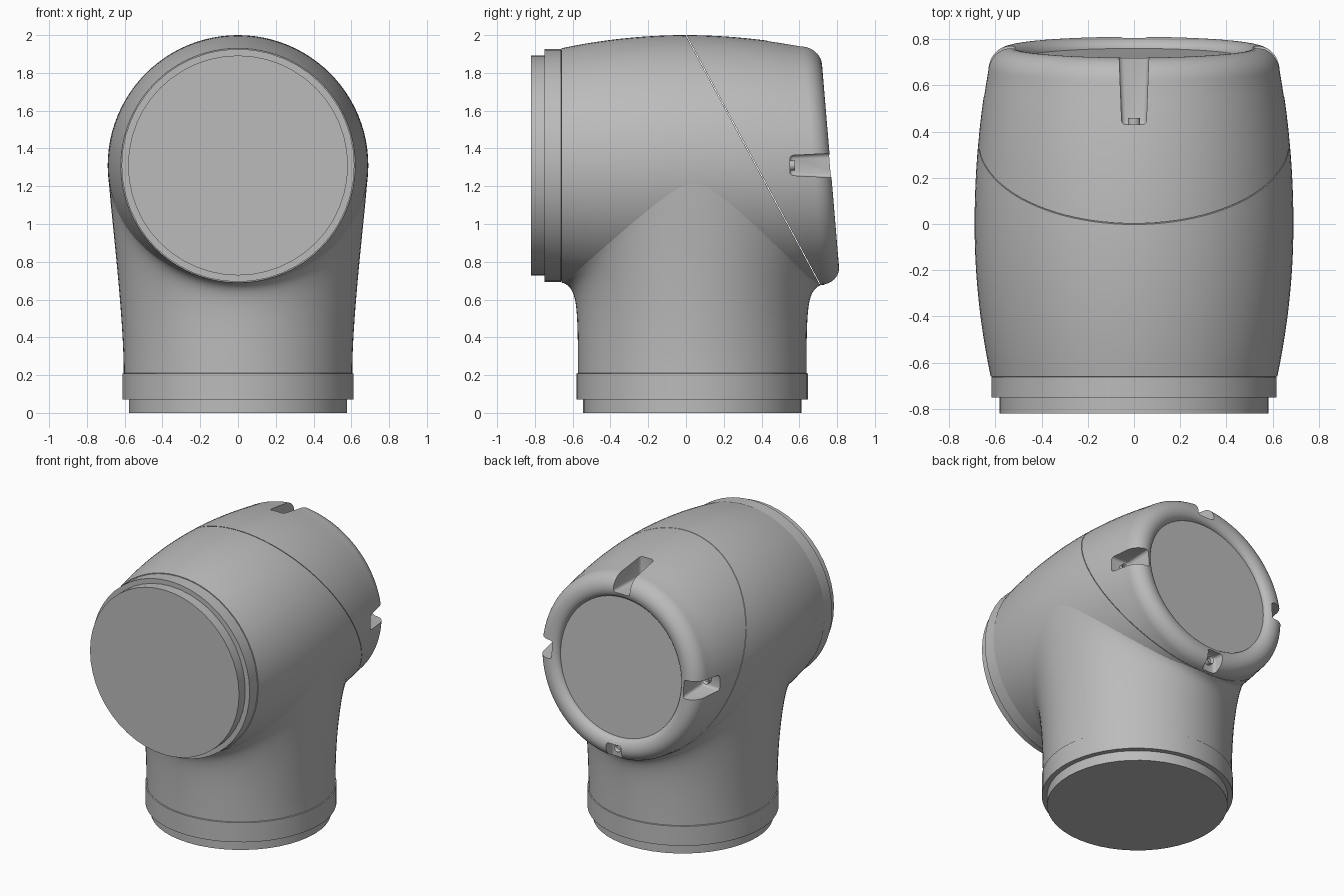
import bpy, bmesh, math
from mathutils import Matrix, Vector

if "Cube" in bpy.data.objects:
    bpy.data.objects.remove(bpy.data.objects["Cube"])

SEG = 96
AXIS_Z = 1.31      # height of the barrel axis
COL_Y = 0.033      # centre of the upright column
TILT = 0.084       # lean of the back cap

grey = bpy.data.materials.new("plain grey")
grey.use_nodes = True
grey.diffuse_color = (0.5, 0.5, 0.5, 1)
grey.node_tree.nodes["Principled BSDF"].inputs["Base Color"].default_value = (0.5, 0.5, 0.5, 1)


def finish(name, bm, angle=32):
    bmesh.ops.recalc_face_normals(bm, faces=bm.faces[:])
    mesh = bpy.data.meshes.new(name)
    bm.to_mesh(mesh)
    bm.free()
    mesh.materials.append(grey)
    obj = bpy.data.objects.new(name, mesh)
    bpy.context.collection.objects.link(obj)
    smooth(obj, angle)
    return obj


def smooth(obj, angle=32):
    bpy.ops.object.select_all(action='DESELECT')
    obj.select_set(True)
    bpy.context.view_layer.objects.active = obj
    bpy.ops.object.shade_smooth_by_angle(angle=math.radians(angle))


def loft(rings, caps=True):
    """Skin a list of closed point rings, optionally capping both ends."""
    bm = bmesh.new()
    rows = [[bm.verts.new(p) for p in ring] for ring in rings]
    n = len(rows[0])
    for a, b in zip(rows, rows[1:]):
        for i in range(n):
            j = (i + 1) % n
            bm.faces.new((a[i], a[j], b[j], b[i]))
    if caps:
        bm.faces.new(rows[0])
        bm.faces.new(rows[-1])
    return bm


def angles(n=SEG):
    return [2 * math.pi * i / n for i in range(n)]


def barrel_radius(s):
    return 0.69 - (0.16 if s < 0 else 0.13) * s * s


def barrel_ring(s, r):
    lean = TILT * max(0, min(1, (s + 0.1) / 0.7))
    return [(r * math.sin(a), s - lean * r * math.cos(a), AXIS_Z + r * math.cos(a))
            for a in angles()]


# Barrel profile: bulging side, rounded rim, recessed back disc
profile = [(s, barrel_radius(s)) for s in [-0.66 + 0.06 * i for i in range(23)]]
for i in range(1, 11):
    t = math.pi / 2 * i / 10
    profile.append((0.66 + 0.105 * math.sin(t), 0.54 + 0.093 * math.cos(t)))
for i in range(1, 9):
    t = math.pi / 2 * i / 8
    profile.append((0.72 + 0.045 * math.cos(t), 0.54 - 0.065 * math.sin(t)))


def barrel_half(keep_back):
    """Cut the barrel on the slanted seam and close the cut."""
    bm = loft([barrel_ring(s, r) for s, r in profile])
    normal = Vector((0, 1.32, 0.71)).normalized()
    point = Vector((0, 0, 2)) + normal * (0.002 if keep_back else -0.002)
    cut = bmesh.ops.bisect_plane(bm, geom=bm.verts[:] + bm.edges[:] + bm.faces[:],
                                 plane_co=point, plane_no=normal,
                                 clear_inner=keep_back, clear_outer=not keep_back)
    edges = [e for e in cut["geom_cut"] if isinstance(e, bmesh.types.BMEdge)]
    bmesh.ops.holes_fill(bm, edges=edges, sides=0)
    return bm


finish("barrel_body", barrel_half(False))
back_cap = finish("back_cap", barrel_half(True))


# Column blending upward into the barrel
def column_ring(t):
    ring = []
    for a in angles():
        c, s = math.cos(a), math.sin(a)
        p0 = Vector((0.605 * s, COL_Y + 0.605 * c, 0.21))
        x, y = 0.683 * s, COL_Y + 0.68 * c
        r = barrel_radius(min(y, 0.66))
        top = Vector((x, y, AXIS_Z - math.sqrt(max(0, r * r - x * x))))
        h = top.z - p0.z
        side = s * s
        p1 = p0 + Vector((0, 0, h * (0.8 - 0.5 * side)))
        p2 = p0.lerp(top, 0.1 + 0.7 * side * side)
        p2.z = p0.z + h * (0.93 - 0.13 * side)
        u = 1 - t
        ring.append(u**3 * p0 + 3 * u * u * t * p1 + 3 * u * t * t * p2 + t**3 * top)
    return ring


finish("column", loft([column_ring(i / 24) for i in range(25)], caps=False), 60)


# Stepped flanges at the foot and the front
def flange(name, upright):
    rings = []
    for r, d in ((0.578, 0), (0.578, 0.07), (0.612, 0.07), (0.612, 0.208), (0.6, 0.212)):
        ring = []
        for a in angles(48):
            u, v = r * math.sin(a), r * math.cos(a)
            if upright:
                ring.append((u, COL_Y + v, d))
            else:
                depth = d if d < 0.1 else d - 0.05
                ring.append((u * 1.007, -0.82 + depth, AXIS_Z + v * 1.007))
        rings.append(ring)
    finish(name, loft(rings))


flange("foot_flange", True)
flange("front_flange", False)

# Four fastening slots cut in the cap, each with a screw
FLOOR = 0.515
slots = (("top", 0, 0.43), ("left", 90, 0.55), ("bottom", 180, 0.735), ("right", 270, 0.55))
for side, turn, start in slots:
    place = Matrix.Translation((0, 0, AXIS_Z)) @ Matrix.Rotation(math.radians(turn), 4, 'Y')

    bm = bmesh.new()
    bmesh.ops.create_cube(bm, size=1)
    for v in bm.verts:
        far = v.co.y > 0
        half = 0.075 if far else 0.053
        v.co = (math.copysign(half, v.co.x), 1.0 if far else start,
                0.9 if v.co.z > 0 else FLOOR)
    edges = [e for e in bm.edges if min(v.co.z for v in e.verts) < 0.6
             and min(v.co.y for v in e.verts) < 0.9]
    bmesh.ops.bevel(bm, geom=edges, offset=0.018, segments=3, profile=0.5, affect='EDGES')
    bm.transform(place)
    cutter = finish(side + "_slot_cutter", bm)
    cutter.hide_render = True
    mod = back_cap.modifiers.new("slot", 'BOOLEAN')
    mod.operation = 'DIFFERENCE'
    mod.solver = 'EXACT'
    mod.object = cutter
    bpy.context.view_layer.objects.active = back_cap
    bpy.ops.object.modifier_apply(modifier=mod.name)
    bpy.data.objects.remove(cutter)

    bm = bmesh.new()
    bmesh.ops.create_cone(bm, cap_ends=True, segments=20, radius1=0.027, radius2=0.027, depth=0.04)
    head = [f for f in bm.faces if f.normal.z > 0.9]
    bmesh.ops.inset_region(bm, faces=head, thickness=0.012)
    bmesh.ops.translate(bm, verts=head[0].verts[:], vec=(0, 0, -0.015))
    bm.transform(place @ Matrix.Translation((0, start + 0.008, FLOOR + 0.042))
                 @ Matrix.Rotation(math.radians(-90), 4, 'X'))
    finish(side + "_screw", bm)

smooth(back_cap)
